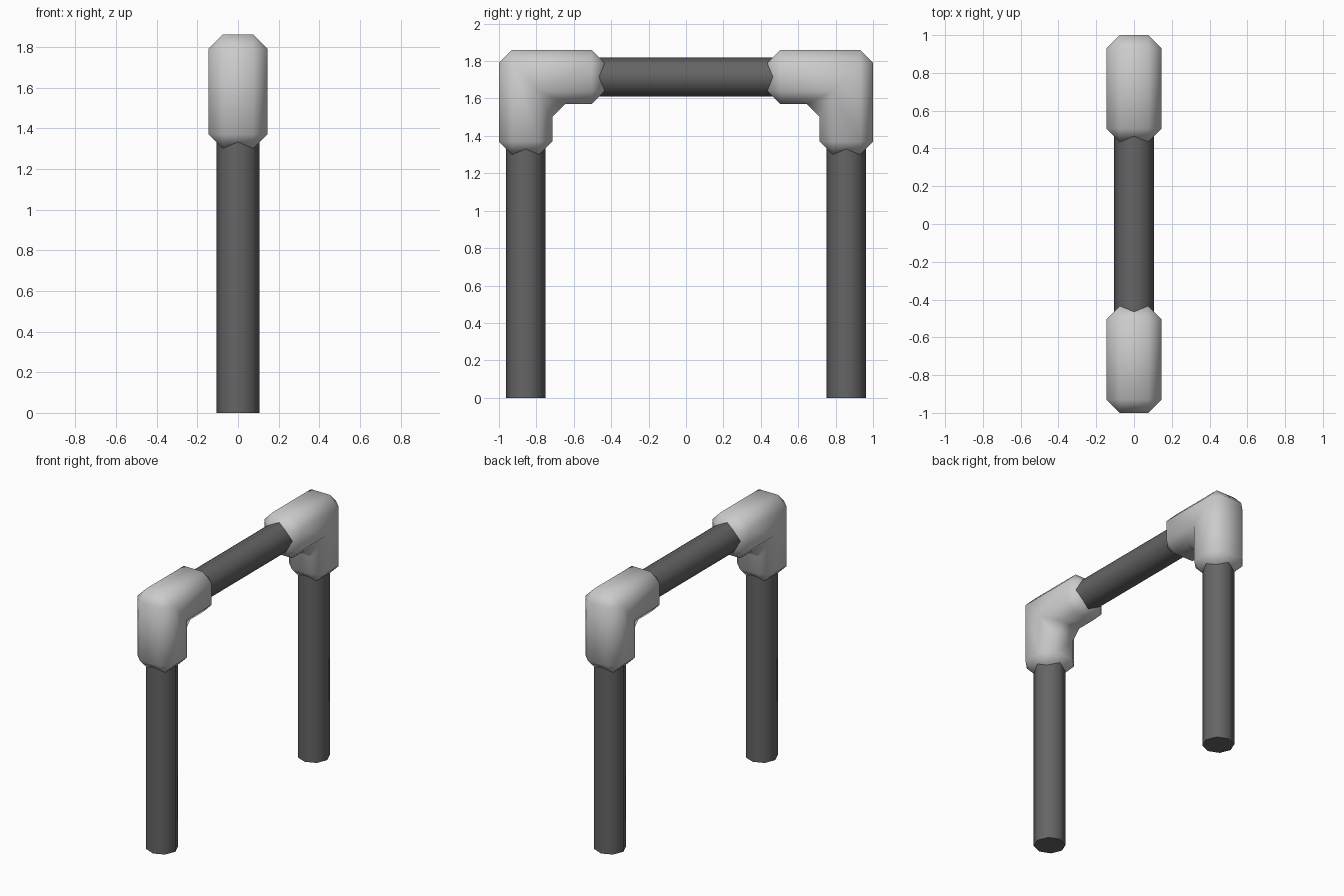
import bpy, bmesh
from math import radians, pi

if "Cube" in bpy.data.objects:
    bpy.data.objects.remove(bpy.data.objects["Cube"])

BEVEL = 0.07
POST_Y, BAR_Z, RADIUS = 0.857, 1.715, 0.105

dark = bpy.data.materials.new("dark_grey")
dark.diffuse_color = (0.13, 0.13, 0.13, 1)
dark.use_nodes = True
dark.node_tree.nodes["Principled BSDF"].inputs["Base Color"].default_value = dark.diffuse_color


def smooth(obj):
    bpy.ops.object.select_all(action='DESELECT')
    obj.select_set(True)
    bpy.context.view_layer.objects.active = obj
    bpy.ops.object.shade_smooth_by_angle(angle=radians(60))


def tube(name, length, loc, rot=(0, 0, 0)):
    """Eight-sided tube with its corners on the axes."""
    bpy.ops.mesh.primitive_cylinder_add(vertices=8, radius=RADIUS, depth=length,
                                        location=loc, rotation=rot)
    obj = bpy.context.object
    obj.name = name
    obj.data.materials.append(dark)
    smooth(obj)


def elbow(name, side):
    """L-shaped prism with every edge chamfered."""
    profile = [(0.435, 1.57), (0.715, 1.57), (0.715, 1.30),
               (1.0, 1.30), (1.0, 1.86), (0.435, 1.86)]
    bm = bmesh.new()
    face = bm.faces.new([bm.verts.new((-0.145, side * y, z)) for y, z in profile])
    ext = bmesh.ops.extrude_face_region(bm, geom=[face], use_keep_orig=True)
    verts = [v for v in ext["geom"] if isinstance(v, bmesh.types.BMVert)]
    bmesh.ops.translate(bm, verts=verts, vec=(0.29, 0, 0))
    bmesh.ops.recalc_face_normals(bm, faces=bm.faces)
    mesh = bpy.data.meshes.new(name)
    bm.to_mesh(mesh)
    bm.free()
    obj = bpy.data.objects.new(name, mesh)
    bpy.context.collection.objects.link(obj)
    bpy.context.view_layer.objects.active = obj
    mod = obj.modifiers.new("chamfer", 'BEVEL')
    mod.width = BEVEL
    mod.segments = 1
    mod.limit_method = 'ANGLE'
    bpy.ops.object.modifier_apply(modifier=mod.name)
    smooth(obj)


# Posts and corner joints
for label, side in (("front", -1), ("back", 1)):
    tube(label + "_post", BAR_Z, (0, side * POST_Y, BAR_Z / 2))
    elbow(label + "_elbow", side)

# Crossbar
tube("crossbar", 2 * 0.75, (0, 0, BAR_Z), (pi / 2, 0, 0))
